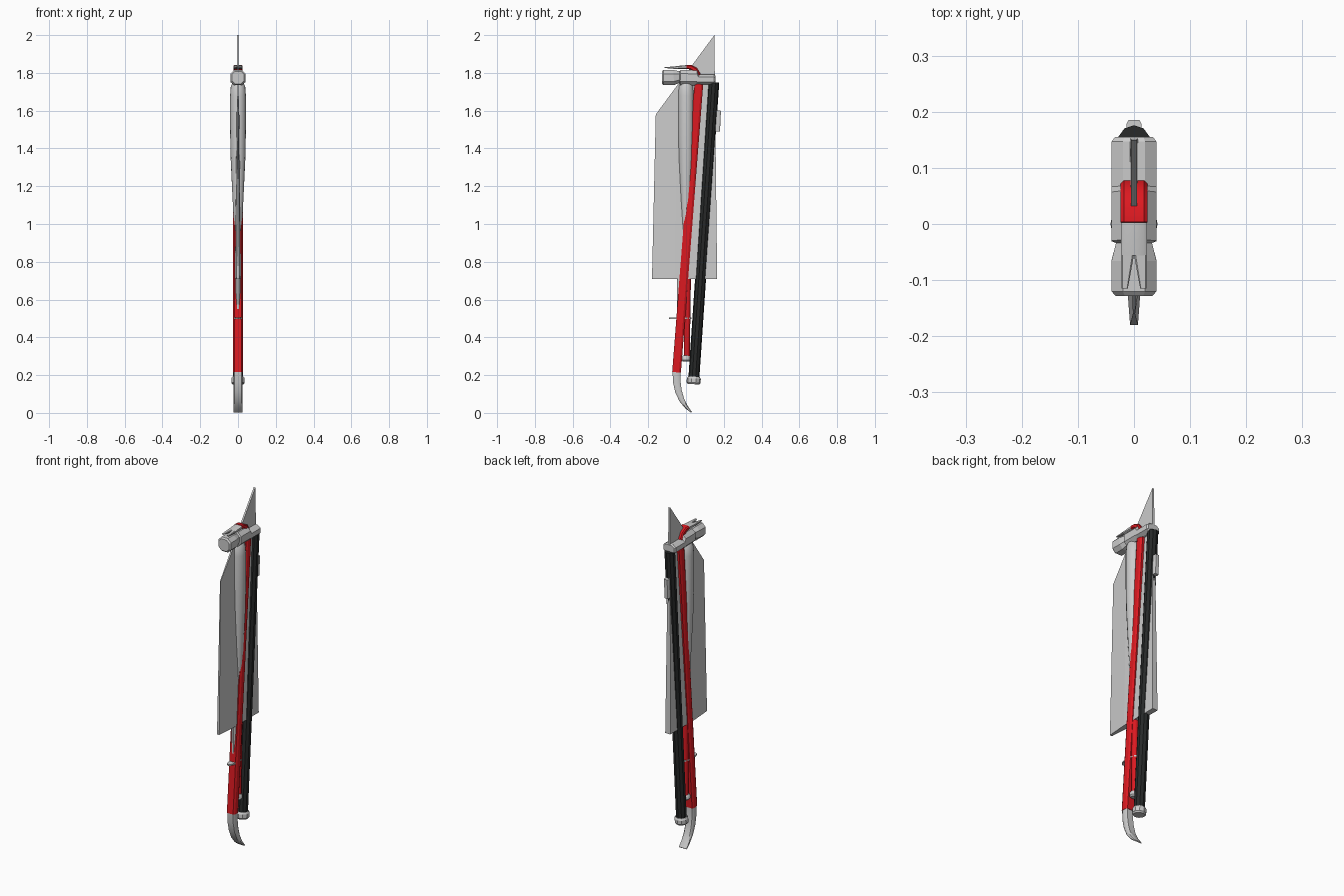
import bpy, bmesh, math
from mathutils import Vector

if "Cube" in bpy.data.objects:
    bpy.data.objects.remove(bpy.data.objects["Cube"])


def material(name, rgb):
    m = bpy.data.materials.new(name)
    m.diffuse_color = (*rgb, 1)
    m.use_nodes = True
    m.node_tree.nodes["Principled BSDF"].inputs["Base Color"].default_value = m.diffuse_color
    return m


RED = material("red_paint", (0.72, 0.01, 0.015))
BLACK = material("black_grip", (0.02, 0.022, 0.022))


def loft(name, rings, mat=None, smooth=None):
    """Skin closed rings of equal point count and cap both ends."""
    bm = bmesh.new()
    vr = [[bm.verts.new(p) for p in r] for r in rings]
    n = len(vr[0])
    for a, b in zip(vr, vr[1:]):
        for i in range(n):
            bm.faces.new((a[i], a[(i + 1) % n], b[(i + 1) % n], b[i]))
    bm.faces.new(vr[0][::-1])
    bm.faces.new(vr[-1])
    bmesh.ops.recalc_face_normals(bm, faces=bm.faces)
    me = bpy.data.meshes.new(name)
    bm.to_mesh(me)
    bm.free()
    ob = bpy.data.objects.new(name, me)
    bpy.context.collection.objects.link(ob)
    if mat:
        me.materials.append(mat)
    if smooth:
        bpy.ops.object.select_all(action='DESELECT')
        ob.select_set(True)
        bpy.context.view_layer.objects.active = ob
        bpy.ops.object.shade_smooth_by_angle(angle=math.radians(smooth))
    return ob


def circle(n, turn=0.0):
    return [(math.cos(2 * math.pi * (i + turn) / n), math.sin(2 * math.pi * (i + turn) / n)) for i in range(n)]


OCT = [(1, .5), (.5, 1), (-.5, 1), (-1, .5), (-1, -.5), (-.5, -1), (.5, -1), (1, -.5)]
BAR = [(1, .55), (.75, 1), (-.75, 1), (-1, .55), (-1, -.55), (-.75, -1), (.75, -1), (1, -.55)]


def sweep(name, path, section, mat=None, smooth=None):
    """Sweep a section through (x, y, z, half width in x, half thickness) in the yz plane."""
    pts = [Vector(p[:3]) for p in path]
    rings = []
    for i, p in enumerate(path):
        t = pts[min(i + 1, len(pts) - 1)] - pts[max(i - 1, 0)]
        t.x = 0
        t.normalize()
        nrm = Vector((0, -t.z, t.y))
        rings.append([pts[i] + Vector((u * p[3], 0, 0)) + nrm * v * p[4] for u, v in section])
    return loft(name, rings, mat, smooth)


# Great blade: thin edge at the front, thicker spine, slanted tip
def blade_ring(front, back, zf, zb, e, s):
    mid = 0.35
    ym, zm = front + (back - front) * mid, zf + (zb - zf) * mid
    return [(-e, front, zf), (-s, ym, zm), (-s, back, zb), (s, back, zb), (s, ym, zm), (e, front, zf)]


loft("great_blade", [blade_ring(-.18, .165, .71, .71, .007, .016),
                     blade_ring(-.16, .15, 1.58, 2.0, .002, .005)])

# Blade handle and its flat pommel
sweep("blade_handle", [(0, -.03, .50, .015, .018), (0, -.03, .72, .015, .018)], circle(10), None, 40)
sweep("blade_pommel", [(0, -.03, .497, .022, .06), (0, -.03, .505, .022, .06)], circle(12))

# Bat: barrel, wrapped grip and knob
bat = [(.70, .015), (.85, .017), (1.0, .022), (1.18, .031), (1.35, .039), (1.5, .042), (1.68, .042), (1.73, .038), (1.75, .028)]
sweep("bat_barrel", [(0, 0, z, r, r) for z, r in bat], circle(16), None, 40)
sweep("bat_grip", [(0, .005, .30, .015, .015), (0, .008, .71, .018, .018)], circle(12), RED, 40)
sweep("bat_knob", [(0, .0, z, r, r) for z, r in ((.272, .016), (.28, .023), (.295, .023), (.305, .016))], circle(12), None, 40)

# Hammer head: octagonal face, neck, centre block and rear peen
head = [(-.128, .033, .033, 1.775), (-.12, .040, .040, 1.775), (-.065, .040, .040, 1.775), (-.034, .032, .031, 1.778),
        (-.03, .040, .041, 1.775), (.055, .040, .041, 1.775), (.065, .040, .027, 1.765), (.147, .040, .027, 1.765),
        (.155, .034, .022, 1.765)]
sweep("hammer_head", [(0, y, z, w, h) for y, w, h, z in head], OCT)

# Long black handle with end cap and rear clip
def along(z):
    return .042 + (z - .19) * .105 / 1.56


sweep("black_handle", [(0, along(z), z, .029, .029) for z in (.18, 1.75)], circle(10, .5), BLACK)
cap = ((.152, .031), (.16, .037), (.182, .037), (.192, .031))
sweep("handle_cap", [(0, along(z), z, r, r) for z, r in cap], circle(10, .5))
sweep("handle_clip", [(0, .167, 1.49, .013, .013), (0, .172, 1.60, .013, .013)], BAR)

# Pry bar: straight shaft, hooked top, claw prongs and curved foot
sweep("pry_shaft", [(0, -.05, .215, .026, .023), (0, .068, 1.74, .026, .023)], BAR, RED)
sweep("pry_hook", [(0, .068, 1.73, .024, .016), (0, .064, 1.79, .024, .014), (0, .048, 1.816, .024, .014),
                   (0, .025, 1.83, .024, .012), (0, .003, 1.832, .024, .011)], BAR, RED, 40)
sweep("pry_claw", [(0, .003, 1.831, .023, .010), (0, -.025, 1.830, .023, .009), (0, -.056, 1.828, .023, .007)], BAR, None, 40)
for side, tag in ((-1, "left"), (1, "right")):
    sweep("claw_prong_" + tag, [(side * .0115, -.055, 1.828, .0115, .007),
                                (side * .0165, -.115, 1.828, .0055, .002)], BAR)
sweep("pry_foot", [(0, -.05, .216, .024, .021), (0, -.049, .165, .024, .020), (0, -.040, .115, .024, .018),
                   (0, -.022, .067, .024, .014), (0, .003, .030, .024, .009), (0, .029, .003, .024, .003)], BAR, None, 40)
